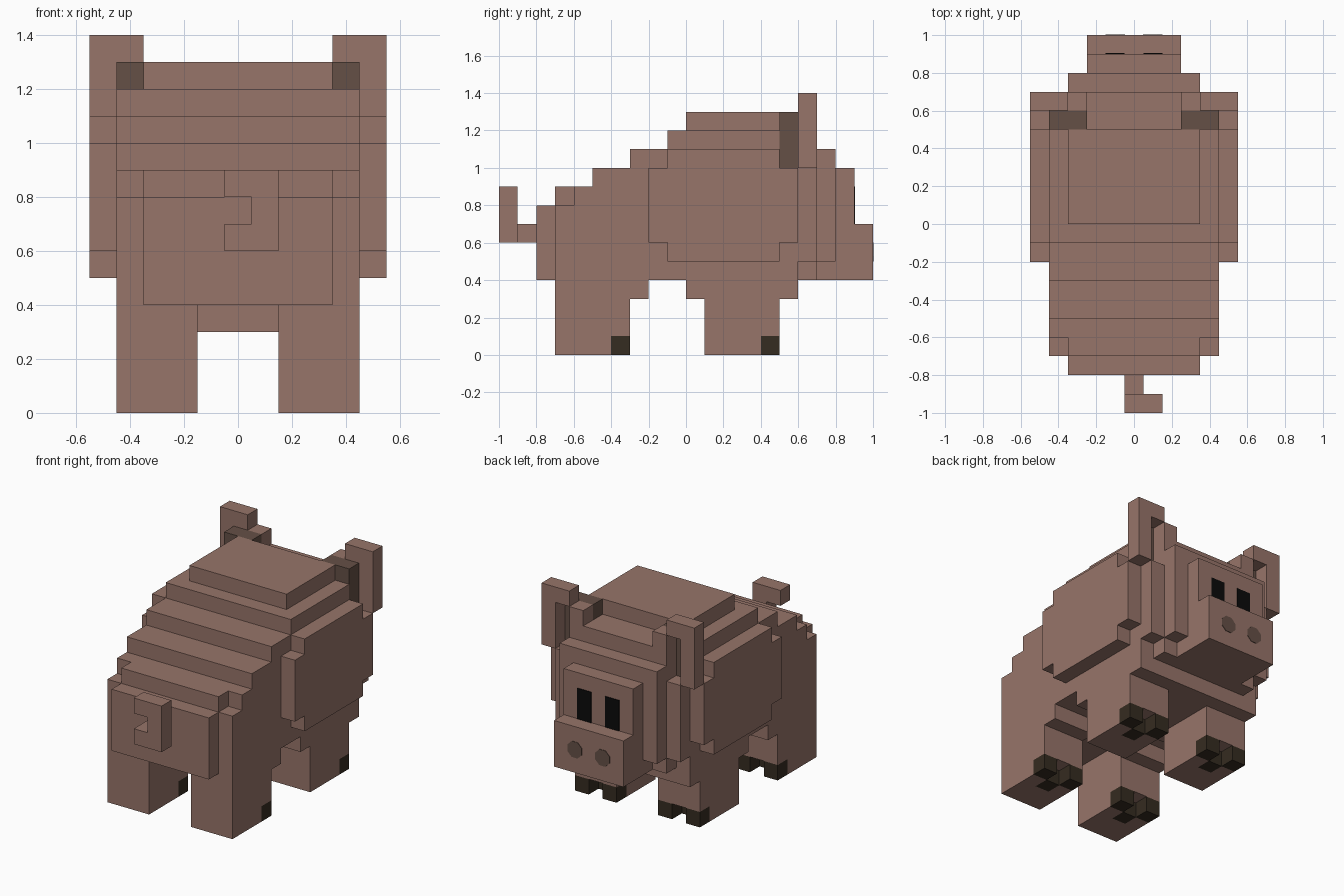
import bpy, bmesh, math
from mathutils import Matrix, Vector

cube = bpy.data.objects.get("Cube")
if cube:
    bpy.data.objects.remove(cube, do_unlink=True)

U = 0.1  # block size


def material(name, rgb):
    m = bpy.data.materials.new(name)
    m.use_nodes = True
    m.diffuse_color = (*rgb, 1)
    bsdf = next(n for n in m.node_tree.nodes if n.type == 'BSDF_PRINCIPLED')
    bsdf.inputs["Base Color"].default_value = (*rgb, 1)
    return m


skin = material("pink brown skin", (0.31, 0.177, 0.143))
shade = material("dark brown", (0.130, 0.080, 0.061))
hoof = material("hoof brown", (0.036, 0.025, 0.015))
black = material("eye black", (0.003, 0.003, 0.003))

blocks = {}  # (x, y, z) cell -> part name
parts = {}   # part name -> material


def fill(part, mat, x0, x1, y0, y1, z0, z1, mirror=False):
    """Fill a box given in tenths; x edges lie on halves."""
    parts[part] = mat
    for i in range(math.ceil(x0), math.floor(x1) + 1):
        for j in range(y0, y1):
            for k in range(z0, z1):
                blocks[i, j, k] = part
    if mirror:
        fill(part.replace("left", "right"), mat, -x1, -x0, y0, y1, z0, z1)


# Body: stepped back, rounded rump, chest
fill("body", skin, -4.5, 4.5, -7, 6, 4, 8)
for z, y in ((8, -6), (9, -5), (10, -3), (11, -1)):
    fill("body", skin, -4.5, 4.5, y, 6, z, z + 1)
fill("body", skin, -3.5, 3.5, 0, 5, 12, 13)
fill("body", skin, -3.5, 3.5, -7, -6, 8, 9)
fill("body", skin, -3.5, 3.5, -8, -7, 4, 8)
fill("body", skin, -4.5, 4.5, 0, 6, 3, 4)

# Side bulges
fill("left_flank", skin, 4.5, 5.5, -2, 6, 6, 10, True)
fill("left_flank", skin, 4.5, 5.5, -1, 5, 5, 11, True)

# Head: narrowing layers, then the snout
fill("head", skin, -4.5, 4.5, 6, 7, 5, 10)
fill("head", skin, -3.5, 3.5, 6, 7, 4, 12)
fill("head", skin, -3.5, 3.5, 7, 8, 5, 11)
fill("head", skin, -2.5, 2.5, 8, 9, 7, 10)
fill("snout", skin, -2.5, 2.5, 7, 10, 4, 7)

# Ears: arch of blocks with a dark lining behind
fill("left_ear", skin, 4.5, 5.5, 6, 7, 10, 14, True)
fill("left_ear", skin, 3.5, 4.5, 6, 7, 13, 14, True)
fill("left_ear", skin, 2.5, 3.5, 6, 7, 12, 13, True)
fill("left_ear_lining", shade, 2.5, 4.5, 5, 6, 10, 13, True)

# Curled tail
fill("tail", skin, -0.5, 0.5, -9, -8, 6, 7)
fill("tail", skin, 0.5, 1.5, -10, -9, 6, 9)
fill("tail", skin, -0.5, 0.5, -10, -9, 6, 7)
fill("tail", skin, -0.5, 0.5, -10, -9, 8, 9)

# Legs with cloven hooves
fill("left_hind_leg", skin, 1.5, 4.5, -7, -2, 3, 4, True)
for name, y0, y1 in (("hind", -7, -3), ("fore", 1, 5)):
    fill(f"left_{name}_leg", skin, 1.5, 4.5, y0, y1, 0, 3, True)
    for x in (1.5, 3.5):
        fill(f"left_{name}_hoof", hoof, x, x + 1, y1 - 1, y1, 0, 1, True)
    fill(f"left_{name}_hoof", hoof, 2.5, 3.5, y1 - 2, y1 - 1, 0, 1, True)
    for i in (3, -3):
        del blocks[i, y1 - 1, 0]  # cleft between the toes


def make_object(name, bm, mat):
    me = bpy.data.meshes.new(name)
    bm.to_mesh(me)
    bm.free()
    me.materials.append(mat)
    ob = bpy.data.objects.new(name, me)
    bpy.context.scene.collection.objects.link(ob)
    return ob


# Turn each part into a clean shell of its exposed faces
for part, mat in parts.items():
    bm = bmesh.new()
    for cell, owner in blocks.items():
        if owner != part:
            continue
        for axis in range(3):
            for s in (-1, 1):
                near = list(cell)
                near[axis] += s
                if tuple(near) in blocks:
                    continue
                centre = Vector((cell[0], cell[1] + 0.5, cell[2] + 0.5))
                n, a, b = Vector(), Vector(), Vector()
                n[axis] = s * 0.5
                a[(axis + 1) % 3] = 0.5
                b[(axis + 2) % 3] = 0.5 * s
                bm.faces.new([bm.verts.new((centre + n + p * a + q * b) * U)
                              for p, q in ((-1, -1), (1, -1), (1, 1), (-1, 1))])
    bmesh.ops.remove_doubles(bm, verts=bm.verts, dist=0.001)
    bmesh.ops.dissolve_limit(bm, angle_limit=0.01, verts=bm.verts, edges=bm.edges)
    make_object(part, bm, mat)

# Eyes and nostrils: thin plates on the face
for side, s in (("left", 1), ("right", -1)):
    bm = bmesh.new()
    bmesh.ops.create_cube(bm, size=1, matrix=Matrix.Translation((s * 0.1, 0.901, 0.8))
                          @ Matrix.Diagonal((0.1, 0.006, 0.2, 1)))
    make_object(f"{side}_eye", bm, black)
    bm = bmesh.new()
    bmesh.ops.create_cone(bm, cap_ends=True, segments=8, radius1=0.056, radius2=0.056, depth=0.006,
                          matrix=Matrix.Translation((s * 0.1, 1.0, 0.55))
                          @ Matrix.Rotation(math.pi / 2, 4, 'X') @ Matrix.Rotation(math.pi / 8, 4, 'Z'))
    make_object(f"{side}_nostril", bm, shade)
